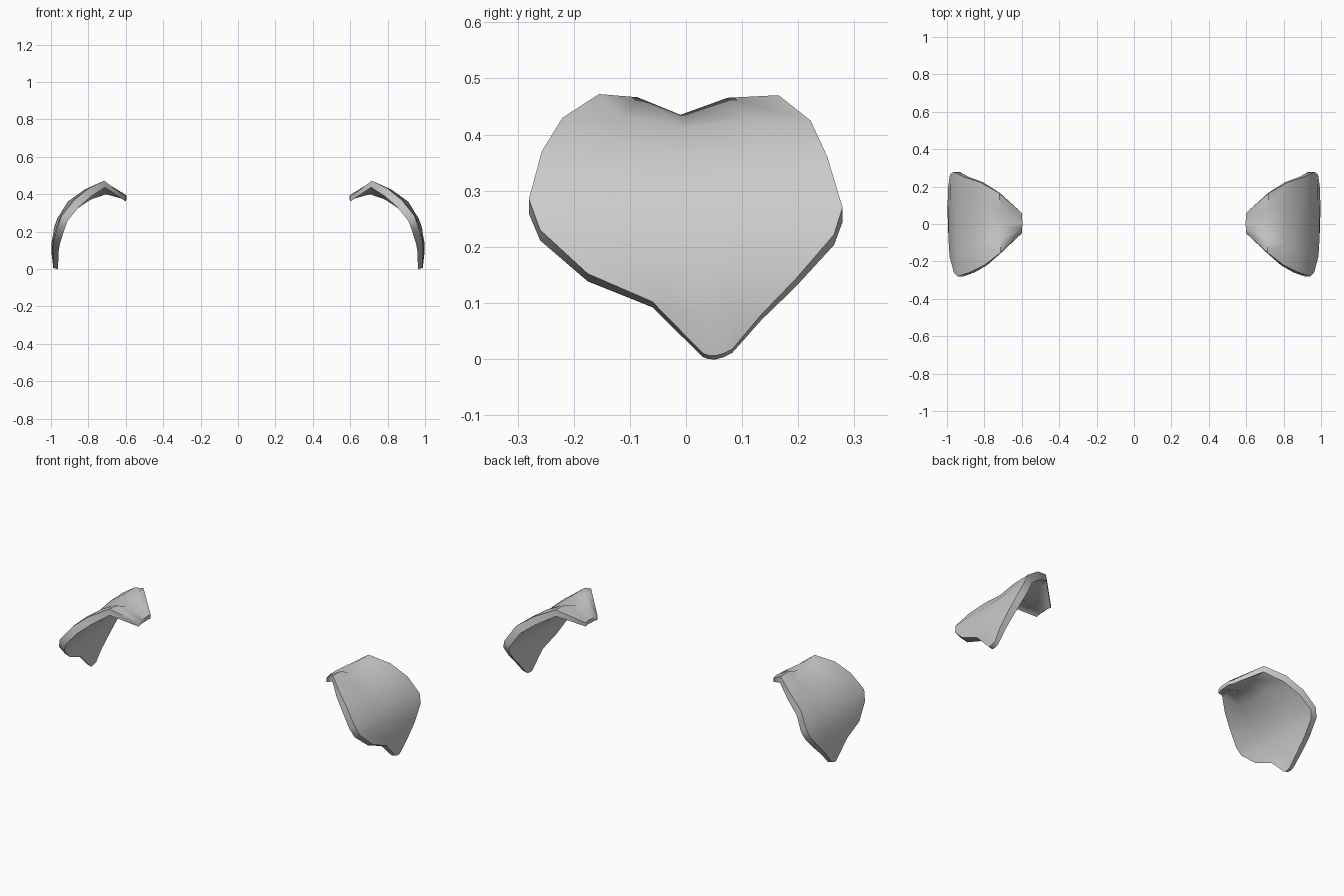
import bpy, bmesh, math
from mathutils import Vector

if "Cube" in bpy.data.objects:
    bpy.data.objects.remove(bpy.data.objects["Cube"])

# Outer shell curves running from the inner lip, over the horns, to the bottom tip
front = [(.60, -.05, .383), (.715, -.155, .472), (.80, -.22, .430), (.875, -.257, .37),
         (.943, -.28, .285), (.963, -.26, .23), (.986, -.175, .152), (.99, -.06, .102), (.985, .03, .010)]
middle = [(.597, .005, .392), (.71, -.01, .435), (.80, 0, .413), (.885, 0, .36),
          (.948, 0, .285), (.974, 0, .22), (.992, .02, .145), (.996, .04, .08), (.988, .053, .006)]
back = [(.60, .06, .388), (.72, .165, .47), (.82, .222, .425), (.91, .252, .36),
        (.966, .279, .27), (.984, .264, .222), (.994, .195, .142), (.994, .135, .08), (.987, .082, .017)]
bulge = [.003, .022, .012, .008, .004, .004, .003, 0, 0]   # raises the two horns beside the saddle
lean = [90, 84, 70, 54, 38, 28, 22, 18, 16]          # thickness direction per row
thick = [.022, .036, .044, .045, .042, .04, .037, .032, .024]
COLS = 5

bm = bmesh.new()
outer, inner = [], []
for f, m, b, h, a, t in zip(front, middle, back, bulge, lean, thick):
    f, m, b = Vector(f), Vector(m), Vector(b)
    d = Vector((math.cos(math.radians(a)), 0, math.sin(math.radians(a))))
    ro, ri = [], []
    for c in range(COLS):
        u = c / (COLS - 1) * 2 - 1
        p = f * (u * (u - 1) / 2) + m * (1 - u * u) + b * (u * (u + 1) / 2)
        p += d * h * math.sin(math.pi * u) ** 2
        ro.append(bm.verts.new(p))
        ri.append(bm.verts.new(p - d * t))
    outer.append(ro)
    inner.append(ri)

# Outer and inner skins
R = len(outer)
for g in (outer, inner):
    for r in range(R - 1):
        for c in range(COLS - 1):
            bm.faces.new((g[r][c], g[r][c + 1], g[r + 1][c + 1], g[r + 1][c]))

# Rim joining the skins
loop = ([(0, c) for c in range(COLS)] + [(r, COLS - 1) for r in range(1, R)]
        + [(R - 1, c) for c in range(COLS - 2, -1, -1)] + [(r, 0) for r in range(R - 2, 0, -1)])
for i, (r, c) in enumerate(loop):
    r2, c2 = loop[(i + 1) % len(loop)]
    bm.faces.new((outer[r][c], outer[r2][c2], inner[r2][c2], inner[r][c]))
bmesh.ops.recalc_face_normals(bm, faces=bm.faces)

mesh = bpy.data.meshes.new("shoulder_guards")
bm.to_mesh(mesh)
bm.free()
obj = bpy.data.objects.new("shoulder_guards", mesh)
bpy.context.collection.objects.link(obj)

# Smooth shading with a sharp rim, mirrored to the other shoulder
bpy.context.view_layer.objects.active = obj
obj.select_set(True)
bpy.ops.object.shade_smooth_by_angle(angle=math.radians(55))
mirror = obj.modifiers.new("mirror", 'MIRROR')
mirror.use_axis[0] = True
